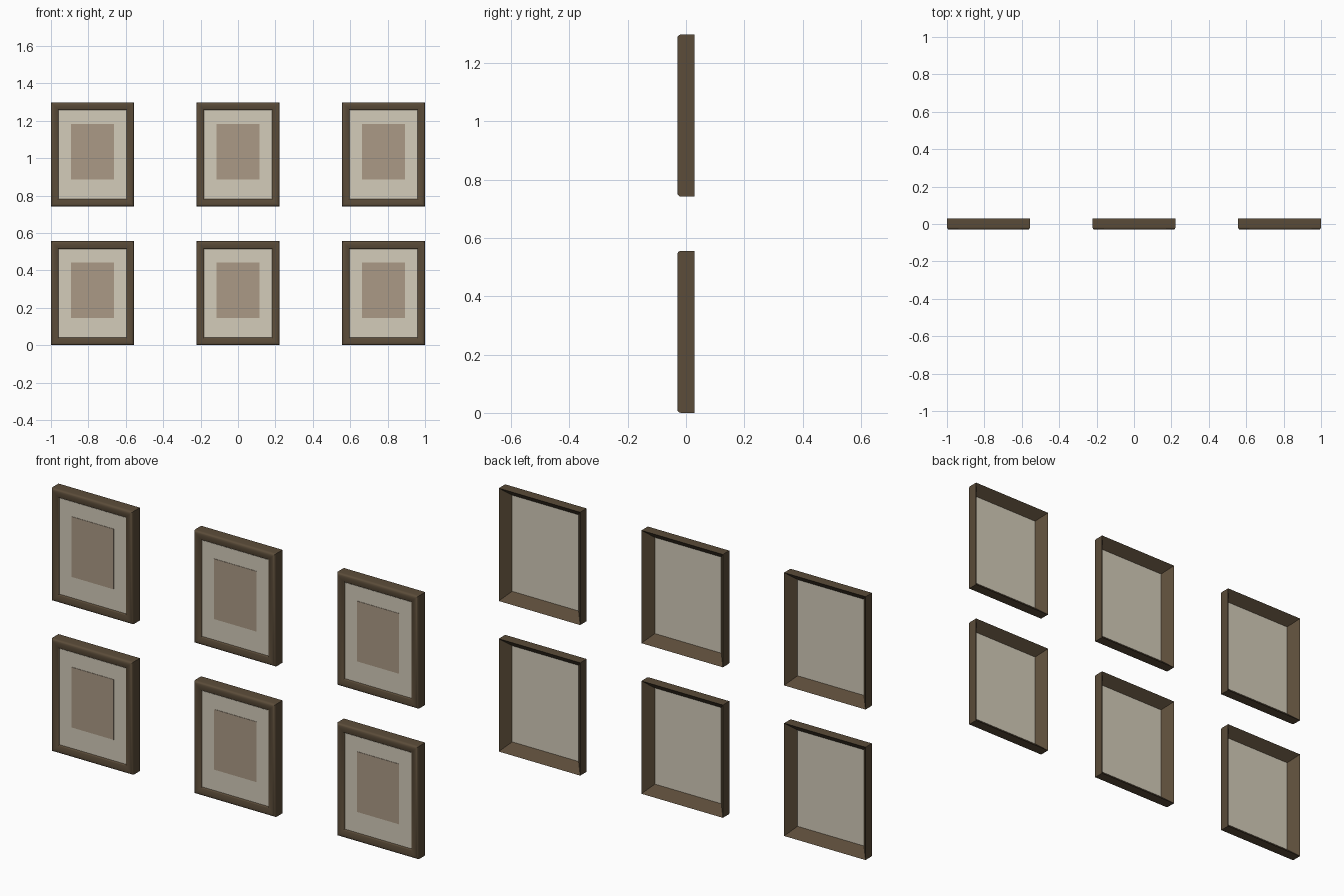
import bpy, bmesh, math

if "Cube" in bpy.data.objects:
    bpy.data.objects.remove(bpy.data.objects["Cube"])

W, H = 0.444, 0.556          # outer frame size
PITCH_X, PITCH_Z = 0.778, 0.742
INSET = 0.042                # rail width


def srgb(r, g, b):
    def lin(c):
        c /= 255
        return c / 12.92 if c <= 0.04045 else ((c + 0.055) / 1.055) ** 2.4
    return (lin(r), lin(g), lin(b), 1)


def material(name, colour):
    m = bpy.data.materials.new(name)
    m.diffuse_color = colour
    m.use_nodes = True
    m.node_tree.nodes["Principled BSDF"].inputs["Base Color"].default_value = m.diffuse_color
    return m


WOOD = material("dark wood", srgb(91, 76, 57))
MAT = material("cream mat", srgb(212, 204, 186))
PICTURE = material("tan picture", srgb(171, 154, 134))

# Rail cross-section as (inset from outer edge, y): moulded front, sloped hollow back
PROFILE = [(0, 0.03), (0, -0.016)]
for i in range(1, 7):        # rounded outer front edge
    a = math.radians(15 * i)
    PROFILE.append((0.013 * (1 - math.cos(a)), -0.016 - 0.014 * math.sin(a)))
PROFILE += [(0.020, -0.0295), (0.028, -0.0275), (0.035, -0.025), (0.038, -0.0235),
            (INSET, -0.017)]


def add_object(name, bm, mat, location):
    bmesh.ops.recalc_face_normals(bm, faces=bm.faces)
    mesh = bpy.data.meshes.new(name)
    bm.to_mesh(mesh)
    bm.free()
    mesh.materials.append(mat)
    obj = bpy.data.objects.new(name, mesh)
    obj.location = location
    bpy.context.collection.objects.link(obj)
    return obj


def frame(location):
    # Mitred profile swept round the four corners
    bm = bmesh.new()
    corners = [(-1, -1), (1, -1), (1, 1), (-1, 1)]
    rings = [[bm.verts.new((sx * (W / 2 - d), y, sz * (H / 2 - d))) for d, y in PROFILE]
             for sx, sz in corners]
    n = len(PROFILE)
    for k in range(4):
        a, b = rings[k], rings[(k + 1) % 4]
        for i in range(n):
            j = (i + 1) % n
            bm.faces.new((a[i], b[i], b[j], a[j]))
    obj = add_object("frame", bm, WOOD, location)
    bpy.ops.object.select_all(action='DESELECT')
    obj.select_set(True)
    bpy.context.view_layer.objects.active = obj
    bpy.ops.object.shade_smooth_by_angle(angle=math.radians(35))


def plate(name, size, y0, y1, mat, location):
    bm = bmesh.new()
    bmesh.ops.create_cube(bm, size=1)
    bmesh.ops.scale(bm, vec=(size[0], y1 - y0, size[1]), verts=bm.verts)
    bmesh.ops.translate(bm, vec=(0, (y0 + y1) / 2, 0), verts=bm.verts)
    add_object(name, bm, mat, location)


# Two rows of three framed pictures
for row in range(2):
    for col in (-1, 0, 1):
        x, z = col * PITCH_X, H / 2 + row * PITCH_Z
        frame((x, 0, z))
        plate("mat_board", (W - 2 * INSET + 0.002, H - 2 * INSET + 0.002),
              -0.020, -0.016, MAT, (x, 0, z))
        plate("picture", (0.23, 0.297), -0.022, -0.019, PICTURE, (x, 0, z + 0.015))
